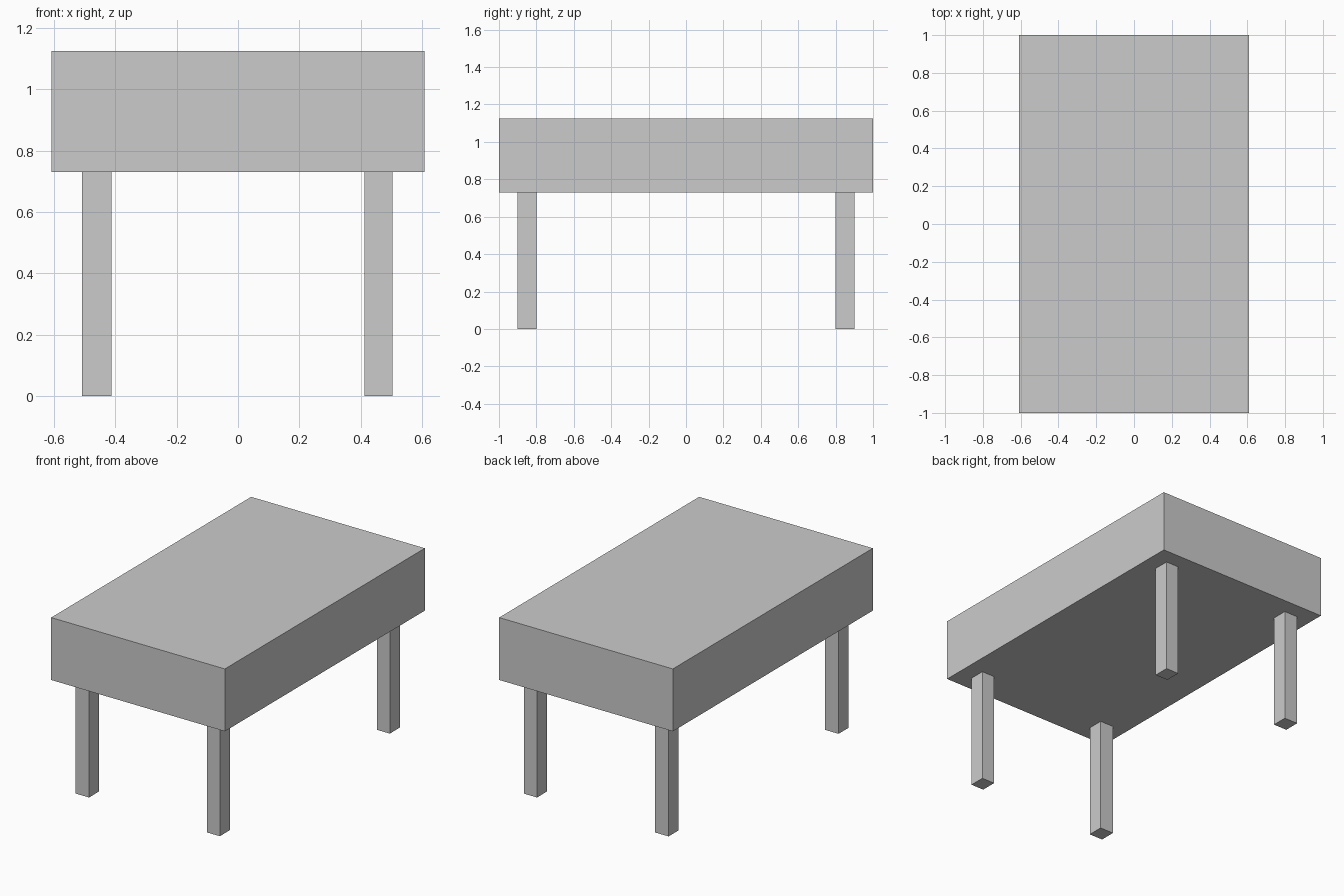
import bpy

if "Cube" in bpy.data.objects:
    bpy.data.objects.remove(bpy.data.objects["Cube"])


def box(name, x, y, z):
    """Axis-aligned box from (min, max) ranges."""
    bpy.ops.mesh.primitive_cube_add(size=1)
    ob = bpy.context.object
    ob.name = ob.data.name = name
    ob.location = [(a + b) / 2 for a, b in (x, y, z)]
    ob.scale = [b - a for a, b in (x, y, z)]
    bpy.ops.object.transform_apply(location=True, rotation=False, scale=True)
    return ob


BODY_BOTTOM = 0.73

# Thick table body
box("table_body", (-0.608, 0.608), (-1.0, 1.0), (BODY_BOTTOM, 1.125))

# Four legs, the right pair being slightly slimmer
for side, x in (("left", (-0.508, -0.413)), ("right", (0.413, 0.503))):
    for end, y in (("front", (-0.9, -0.8)), ("back", (0.8, 0.9))):
        box(f"{end}_{side}_leg", x, y, (0.0, BODY_BOTTOM))
